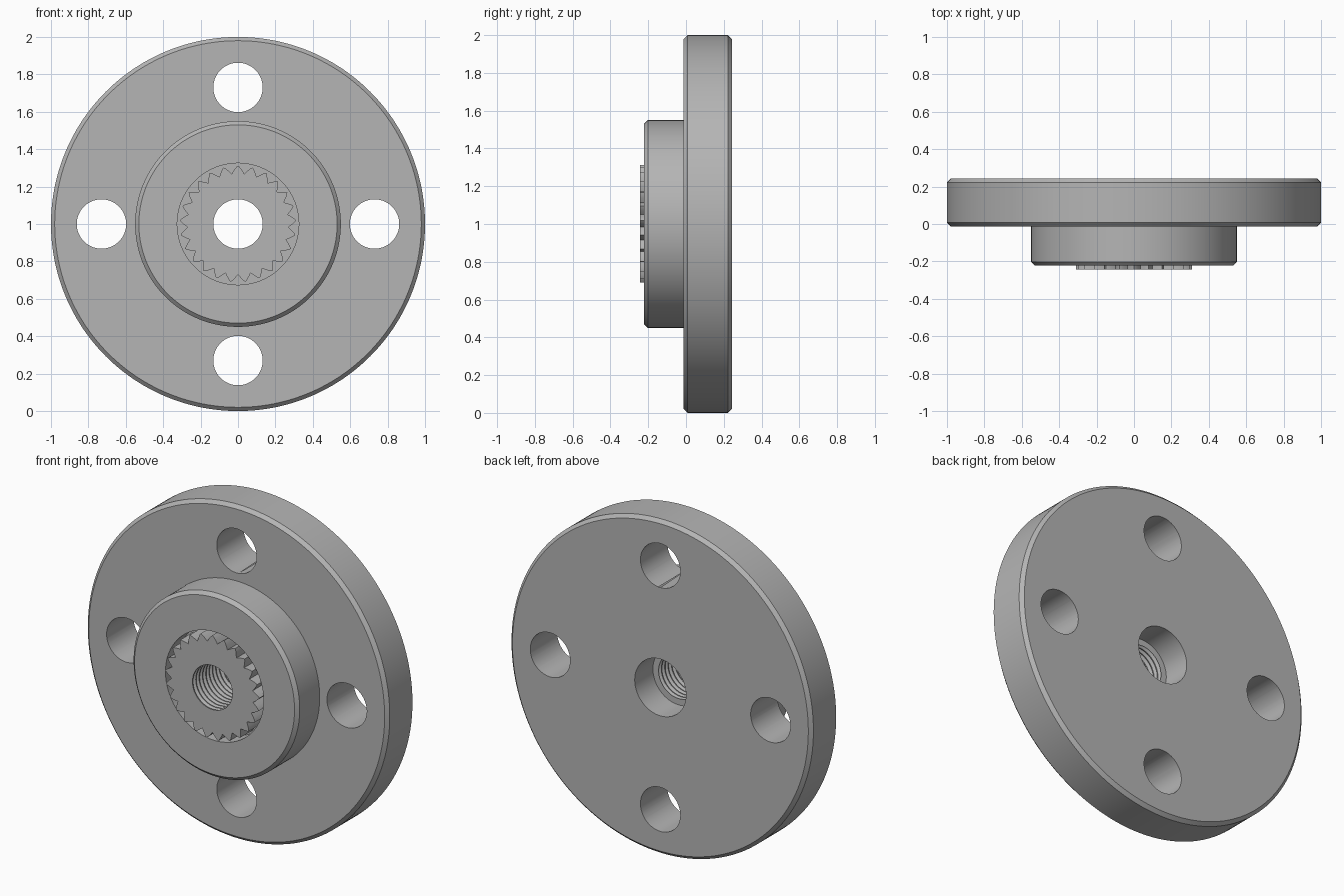
import bpy, bmesh, math

default = bpy.data.objects.get("Cube")
if default:
    bpy.data.objects.remove(default, do_unlink=True)

TEETH = 25
STEPS = 8                      # segments per spline tooth
SEGS = TEETH * STEPS
ROOT, TIP = 0.27, 0.315
BACK, FLANGE, HUB, SPLINE = 0.2425, -0.0125, -0.222, -0.2425
CH = 0.02
BORE = 0.132

steel = bpy.data.materials.new("plain grey steel")
steel.use_nodes = True
colour = (0.46, 0.46, 0.46, 1)
steel.diffuse_color = colour
steel.node_tree.nodes["Principled BSDF"].inputs["Base Color"].default_value = colour


def tooth_radius(i):
    """Triangular spline tooth with a slightly flattened tip."""
    phase = abs((i % STEPS) / (STEPS / 2) - 1)      # 1 at tip, 0 at root
    return min(ROOT + (TIP - ROOT) * phase, TIP - 0.003)


def lathe(name, profile):
    """Revolve a closed (radius, y) profile; radius None follows the teeth."""
    bm = bmesh.new()
    rings = []
    for i in range(SEGS):
        a = math.pi / 2 + math.tau * i / SEGS
        ring = []
        for r, y in profile:
            r = tooth_radius(i) if r is None else r
            ring.append(bm.verts.new((r * math.cos(a), y, 1 + r * math.sin(a))))
        rings.append(ring)
    n = len(profile)
    for i in range(SEGS):
        a, b = rings[i], rings[(i + 1) % SEGS]
        for j in range(n):
            k = (j + 1) % n
            bm.faces.new((a[j], a[k], b[k], b[j]))
    bmesh.ops.recalc_face_normals(bm, faces=bm.faces)
    mesh = bpy.data.meshes.new(name)
    bm.to_mesh(mesh)
    bm.free()
    obj = bpy.data.objects.new(name, mesh)
    bpy.context.collection.objects.link(obj)
    mesh.materials.append(steel)
    return obj


# Flange with chamfered rims, hub, and recess around the spline
profile = [(0.17, BACK), (1 - CH, BACK), (1, BACK - CH), (1, FLANGE + CH),
           (1 - CH, FLANGE), (0.55, FLANGE), (0.55, HUB + CH),
           (0.55 - CH, HUB), (0.325, HUB), (0.325, -0.12),
           (None, -0.12), (None, SPLINE)]

# Threaded bore running back to the counterbore
COUNTER = 0.07
RIDGES = 10
pitch = (COUNTER - SPLINE) / RIDGES
for t in range(RIDGES):
    y = SPLINE + t * pitch
    profile += [(BORE, y), (BORE, y + pitch * 0.2), (BORE + 0.016, y + pitch * 0.6)]
profile += [(BORE, COUNTER), (0.17, COUNTER)]

body = lathe("splined_flange", profile)

# Four bolt holes
for q in range(4):
    a = q * math.pi / 2
    bpy.ops.mesh.primitive_cylinder_add(
        vertices=64, radius=0.132, depth=1, rotation=(math.pi / 2, 0, 0),
        location=(0.73 * math.cos(a), 0, 1 + 0.73 * math.sin(a)))
    cutter = bpy.context.object
    cutter.name = "bolt_hole_cutter"
    cutter.hide_render = True
    cutter.data.materials.append(steel)
    cut = body.modifiers.new("bolt_hole", "BOOLEAN")
    cut.operation = "DIFFERENCE"
    cut.solver = "EXACT"
    cut.object = cutter
    bpy.ops.object.select_all(action="DESELECT")
    body.select_set(True)
    bpy.context.view_layer.objects.active = body
    bpy.ops.object.modifier_apply(modifier=cut.name)
    bpy.data.objects.remove(cutter, do_unlink=True)

bpy.ops.object.shade_smooth_by_angle(angle=math.radians(25))
